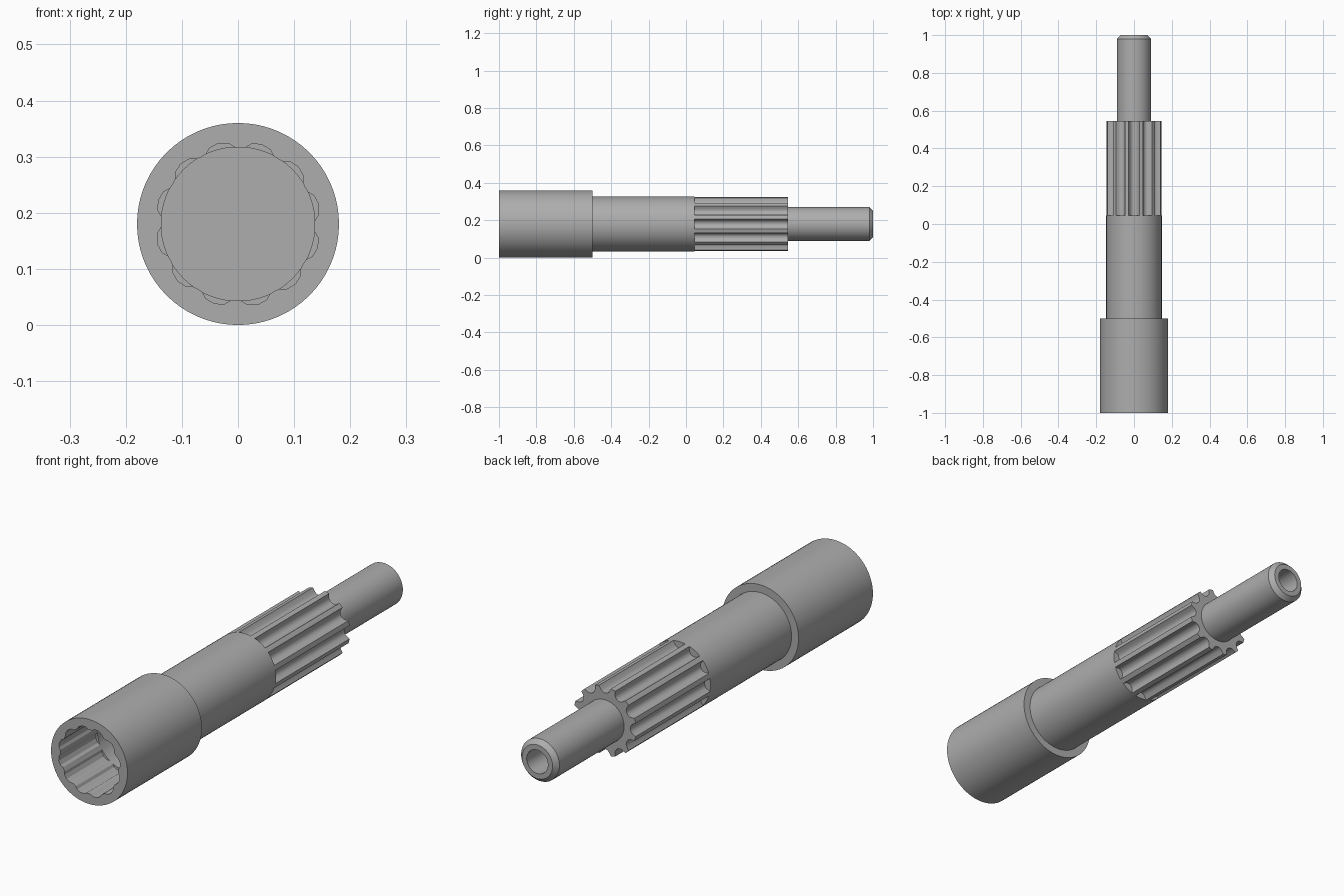
import bpy, bmesh, math
from math import sin, cos, pi, radians

if "Cube" in bpy.data.objects:
    bpy.data.objects.remove(bpy.data.objects["Cube"])

CZ = 0.18      # height of the shaft axis
TEETH = 12

steel = bpy.data.materials.new("steel_grey")
steel.diffuse_color = (0.42, 0.42, 0.42, 1)
steel.use_nodes = True
steel.node_tree.nodes["Principled BSDF"].inputs["Base Color"].default_value = steel.diffuse_color


def ring(r, n=72):
    return [(r * cos(2 * pi * i / n), r * sin(2 * pi * i / n)) for i in range(n)]


def polar(pattern, offset):
    """Repeat (angle in degrees, radius) points once per tooth."""
    pts = []
    for k in range(TEETH):
        for a, r in pattern:
            t = radians(offset + k * 360 / TEETH + a)
            pts.append((r * cos(t), r * sin(t)))
    return pts


def loft(name, sections, cap_start=True, cap_end=True):
    """Skin equal-length outlines along y; sections are (y, outline)."""
    bm = bmesh.new()
    loops = [[bm.verts.new((x, y, z + CZ)) for x, z in pts] for y, pts in sections]
    n = len(loops[0])
    for a, b in zip(loops, loops[1:]):
        for i in range(n):
            j = (i + 1) % n
            bm.faces.new((a[i], a[j], b[j], b[i]))
    if cap_start:
        bm.faces.new(loops[0])
    if cap_end:
        bm.faces.new(loops[-1])
    bmesh.ops.recalc_face_normals(bm, faces=bm.faces)
    me = bpy.data.meshes.new(name)
    bm.to_mesh(me)
    bm.free()
    me.materials.append(steel)
    ob = bpy.data.objects.new(name, me)
    bpy.context.collection.objects.link(ob)
    return ob


def cut(target, cutter):
    cutter.hide_render = True
    cutter.hide_set(True)
    m = target.modifiers.new("cut", 'BOOLEAN')
    m.operation = 'DIFFERENCE'
    m.solver = 'EXACT'
    m.object = cutter


# Stepped front half: wide socket sleeve and plain shank
shank = loft("socket_and_shank", [(-1, ring(0.18)), (-0.5, ring(0.18)),
                                  (-0.5, ring(0.147)), (0.045, ring(0.147))])

# Fluted socket recess, ending in a smooth round bore
lobe = [(-11, 0.137), (-7, 0.1445), (0, 0.148), (7, 0.1445), (11, 0.137), (15, 0.136)]
cut(shank, loft("socket_flute_cutter", [(-1.1, polar(lobe, 13.5)), (-0.75, polar(lobe, 13.5))]))
cut(shank, loft("socket_bore_cutter", [(-0.9, ring(0.137)), (-0.5, ring(0.137))]))

# Splined section: narrow teeth between round hollow grooves
tooth = [(-4, 0.147), (0, 0.147), (4, 0.147)]
for i in range(1, 8):
    u = i / 8 * 2 - 1
    tooth.append((15 + 11 * u, 0.147 - 0.028 * math.sqrt(1 - u * u)))
loft("spline_teeth", [(0.045, polar(tooth, 15)), (0.545, polar(tooth, 15))])

# End pin with chamfered tip and blind hole
loft("end_pin", [(0.545, ring(0.09)), (0.98, ring(0.09)), (1, ring(0.072)),
                 (1, ring(0.05)), (0.6, ring(0.05))])

for ob in list(bpy.context.collection.objects):
    if not ob.hide_render:
        bpy.ops.object.select_all(action='DESELECT')
        ob.select_set(True)
        bpy.context.view_layer.objects.active = ob
        for m in list(ob.modifiers):
            bpy.ops.object.modifier_apply(modifier=m.name)
        bpy.ops.object.shade_smooth_by_angle(angle=radians(25))
